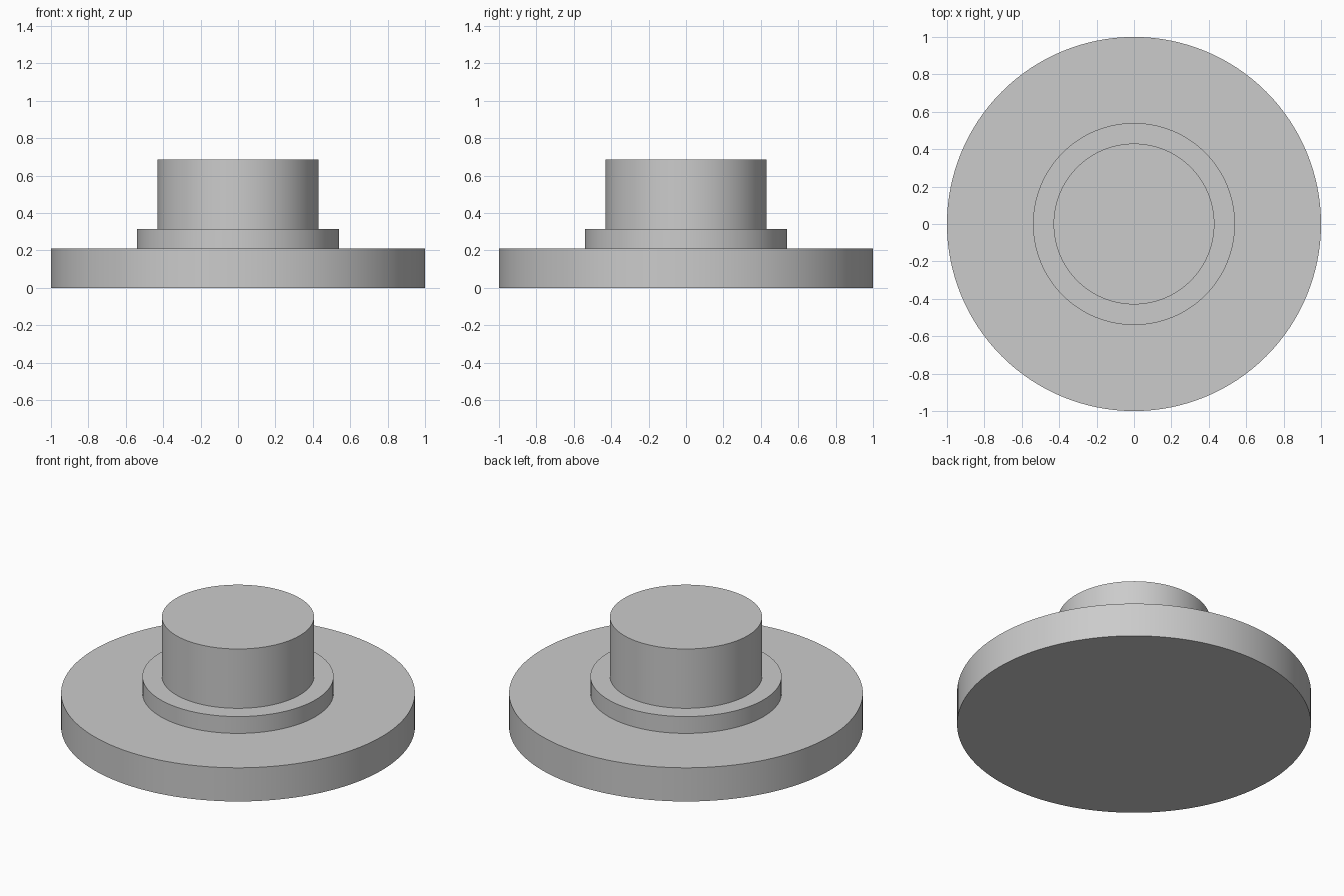
import bpy
import bmesh
import math
from mathutils import Vector

cube = bpy.data.objects.get("Cube")
if cube:
    bpy.data.objects.remove(cube, do_unlink=True)

SIDES = 128

# Plain grey material
grey = bpy.data.materials.new("plain_grey")
grey.use_nodes = True
colour = (0.6, 0.6, 0.6, 1.0)
grey.diffuse_color = colour
grey.node_tree.nodes["Principled BSDF"].inputs["Base Color"].default_value = colour

# Steps of the turned solid, bottom to top: radius, top height
base_disc = (1.0, 0.21)
collar = (0.54, 0.315)
boss = (0.43, 0.685)

# Half profile from the axis at the bottom to the rim of the top
profile = []
z = 0.0
for radius, top in (base_disc, collar, boss):
    profile += [(radius, z), (radius, top)]
    z = top

# Stack rings along the profile, joined by quads and closed by flat caps
bm = bmesh.new()
rings = []
for r, h in profile:
    angles = [math.tau * i / SIDES for i in range(SIDES)]
    rings.append([bm.verts.new(Vector((r * math.cos(a), r * math.sin(a), h))) for a in angles])
for low, high in zip(rings, rings[1:]):
    for i in range(SIDES):
        j = (i + 1) % SIDES
        bm.faces.new((low[i], low[j], high[j], high[i]))
bm.faces.new(reversed(rings[0]))
bm.faces.new(rings[-1])

mesh = bpy.data.meshes.new("stepped_flange")
bm.to_mesh(mesh)
bm.free()
mesh.materials.append(grey)
flange = bpy.data.objects.new("stepped_flange", mesh)
bpy.context.collection.objects.link(flange)

# Smooth walls with crisp step edges
bpy.ops.object.select_all(action="DESELECT")
flange.select_set(True)
bpy.context.view_layer.objects.active = flange
bpy.ops.object.shade_smooth_by_angle(angle=math.radians(30))
